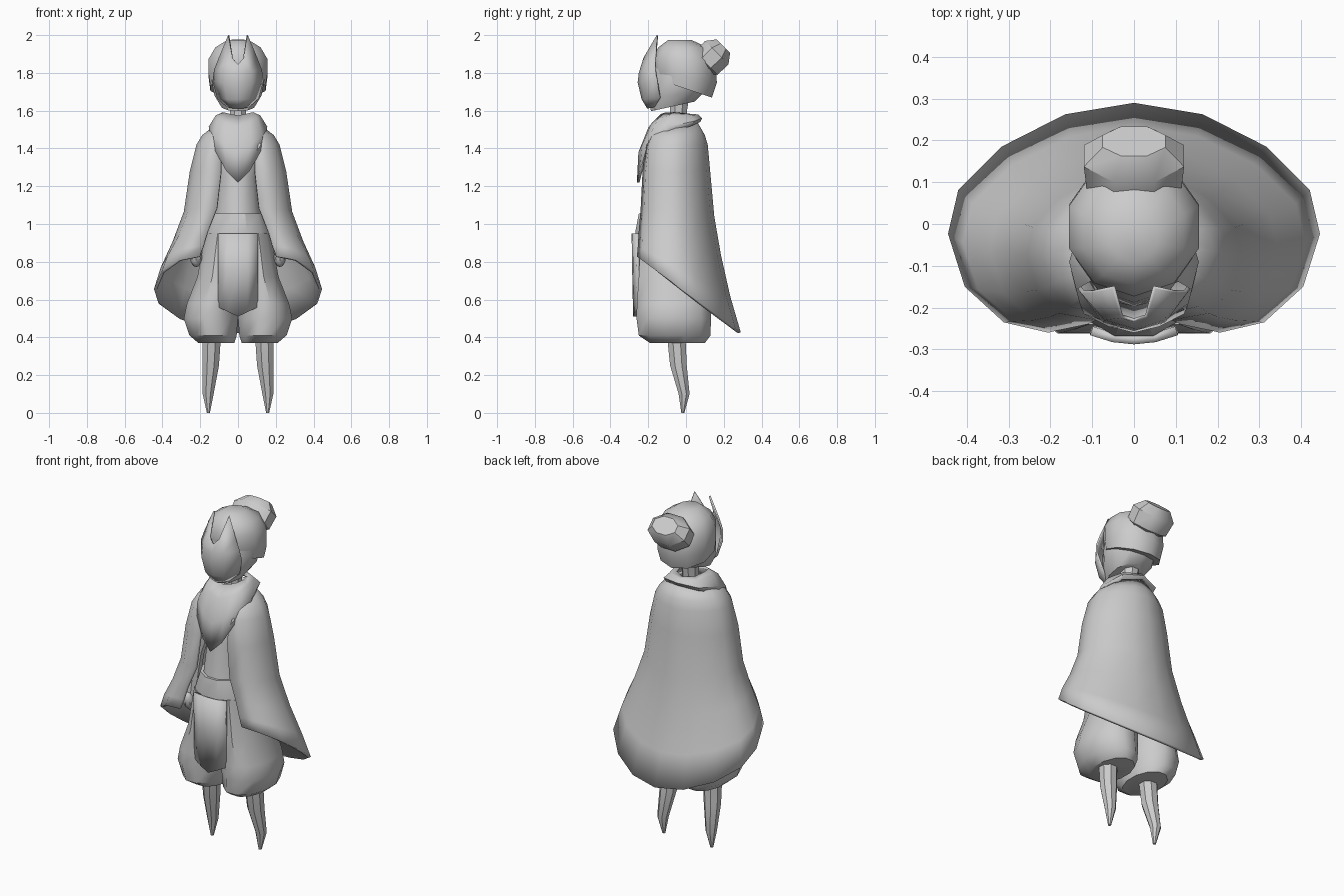
import bpy
import math
from mathutils import Vector

if "Cube" in bpy.data.objects:
    bpy.data.objects.remove(bpy.data.objects["Cube"], do_unlink=True)

GREY = (0.6, 0.6, 0.6, 1)
grey = bpy.data.materials.new("plain_grey")
grey.use_nodes = True
grey.diffuse_color = GREY
grey.node_tree.nodes["Principled BSDF"].inputs["Base Color"].default_value = GREY


def finish(ob, angle=40, thick=0):
    ob.data.materials.append(grey)
    if thick:
        mod = ob.modifiers.new("thickness", "SOLIDIFY")
        mod.thickness = thick
        mod.offset = -1
    bpy.ops.object.select_all(action="DESELECT")
    bpy.context.view_layer.objects.active = ob
    ob.select_set(True)
    bpy.ops.object.shade_smooth_by_angle(angle=math.radians(angle))
    return ob


def skin(name, rows, closed=True, cap=True, extra=(), extra_faces=(), angle=40, thick=0):
    """Bridge equal rows of points, listed bottom to top."""
    n = len(rows[0])
    verts = [p for row in rows for p in row] + list(extra)
    faces = []
    for j in range(len(rows) - 1):
        for i in range(n if closed else n - 1):
            k = (i + 1) % n
            faces.append((j * n + i, j * n + k, (j + 1) * n + k, (j + 1) * n + i))
    if cap:
        last = (len(rows) - 1) * n
        faces += [tuple(reversed(range(n))), tuple(range(last, last + n))]
    faces += list(extra_faces)
    mesh = bpy.data.meshes.new(name)
    mesh.from_pydata(verts, [], faces)
    mesh.update()
    ob = bpy.data.objects.new(name, mesh)
    bpy.context.collection.objects.link(ob)
    return finish(ob, angle, thick)


def loft(name, rows, n=10, angle=40):
    """Rows of (z, slope along y, centre x, half width, front y, back y)."""
    rings = []
    for z, slope, cx, w, yf, yb in rows:
        ring = []
        for i in range(n):
            a = 2 * math.pi * (i + 0.5) / n
            y = (yf + yb) / 2 + (yb - yf) / 2 * math.sin(a) / math.cos(math.pi / n)
            ring.append((cx + w * math.cos(a) / math.cos(math.pi / n), y, z - slope * y))
        rings.append(ring)
    return skin(name, rings, angle=angle)


def mirror_row(half, closed):
    """Complete a front-to-back half row with its mirrored other side."""
    other = [(-x, y, z) for x, y, z in reversed(half[:-1])]
    return half + (other[:-1] if closed else other)


def ball(name, loc, size, seg=8, rings=6, tilt=0):
    bpy.ops.mesh.primitive_uv_sphere_add(segments=seg, ring_count=rings, location=loc,
                                         rotation=(tilt, 0, 0))
    ob = bpy.context.object
    ob.name = name
    ob.scale = size
    return finish(ob)


def limb(name, points, n=8):
    """Tube through (x, y, z, radius) points, listed bottom to top."""
    return loft(name, [(z, 0, x, r, y - r, y + r) for x, y, z, r in points], n)


# legs, trousers, arms and hands
for s, side in ((1, "left"), (-1, "right")):
    limb(side + "_leg", [(s * .157, -.017, 0, .008), (s * .158, -.01, .1, .029),
                         (s * .145, -.04, .25, .044), (s * .137, -.055, .45, .05)])
    loft(side + "_trouser", [
        (.37, 0, s * .115, .095, -.19, .1), (.41, 0, s * .132, .125, -.25, .13),
        (.5, 0, s * .144, .143, -.262, .132), (.58, 0, s * .136, .134, -.26, .13),
        (.72, 0, s * .107, .108, -.25, .12), (.95, 0, s * .084, .088, -.24, .08)], 12)
    limb(side + "_arm", [(s * .222, -.12, .85, .03), (s * .215, -.08, 1.1, .04),
                         (s * .17, -.05, 1.3, .05), (s * .13, -.05, 1.43, .05)])
    ball(side + "_hand", (s * .222, -.14, .825), (.032, .035, .055), tilt=.3)

# torso, belt and neck
loft("torso", [(.95, 0, 0, .14, -.25, .07), (1.06, 0, 0, .12, -.235, .06),
               (1.25, 0, 0, .105, -.21, .06), (1.42, 0, 0, .13, -.19, .06),
               (1.53, 0, 0, .07, -.13, .03)], 12)
loft("belt", [(.93, 0, 0, .175, -.265, .08), (.96, 0, 0, .172, -.268, .08),
              (1.055, 0, 0, .14, -.25, .07)], 12, 30)
loft("neck", [(1.5, 0, 0, .045, -.09, .0), (1.6, 0, 0, .043, -.085, .005),
              (1.69, 0, 0, .055, -.09, .02)], 8)

# hanging apron panel with a pointed end
panel = []
for z, drop, y in ((.56, .05, -.28), (.75, 0, -.285), (.95, 0, -.288)):
    panel.append([(x * .105, y + .022 * x * x, z - drop * (1 - abs(x)))
                  for x in (-1, -.5, 0, .5, 1)])
skin("apron", panel, closed=False, cap=False, thick=.022)

# cape: one outline shape, widening down to a hem that slopes to the back
outline = [(0, 0), (.7, .045), (.91, .2), (1, .43), (.945, .62), (.71, .81), (.37, .95), (0, 1)]
cape = []
for z, slope, w, yf, yb, edge in (
        (.66, .73, .445, -.26, .29, .205), (.76, .55, .41, -.255, .235, .185),
        (.9, .3, .345, -.25, .185, .16), (1.06, .12, .287, -.24, .15, .112),
        (1.28, 0, .255, -.23, .128, .09), (1.42, 0, .22, -.212, .115, .09),
        (1.47, 0, .19, -.19, .1, .08), (1.54, 0, .1, -.13, .06, .04)):
    half = []
    for u, v in outline:
        y = yf + (yb - yf) * v
        half.append((edge if v == 0 else u * w, y, z - slope * (y + .03)))
    cape.append(mirror_row(half, False))
skin("cape", cape, closed=False, cap=False, thick=.016, angle=50)

# draped scarf with a pointed bib in front
scarf = [
    [(0, -.26, 1.22), (.062, -.245, 1.28), (.12, -.215, 1.385),
     (.15, -.1, 1.475), (.11, .03, 1.52), (0, .075, 1.54)],
    [(0, -.252, 1.38), (.07, -.232, 1.42), (.13, -.19, 1.47),
     (.155, -.09, 1.515), (.115, .045, 1.545), (0, .085, 1.56)],
    [(0, -.2, 1.51), (.06, -.185, 1.53), (.105, -.15, 1.555),
     (.118, -.08, 1.575), (.09, .025, 1.575), (0, .065, 1.58)],
    [(0, -.14, 1.575), (.04, -.135, 1.582), (.07, -.11, 1.59),
     (.08, -.06, 1.592), (.06, .005, 1.585), (0, .035, 1.58)]]
skin("scarf", [mirror_row(h, True) for h in scarf], cap=False, thick=.014, angle=50)

# head, hair and bun
loft("head", [(1.638, -.22, 0, .085, -.18, .04), (1.69, -.1, 0, .125, -.19, .09),
              (1.76, 0, 0, .14, -.18, .11), (1.85, 0, 0, .13, -.16, .1)], 10)
loft("hair", [(1.715, .33, 0, .146, -.155, .13), (1.78, .2, 0, .155, -.165, .155),
              (1.87, .08, 0, .155, -.165, .15), (1.935, 0, 0, .12, -.14, .105),
              (1.975, 0, 0, .055, -.09, .025)], 10, 45)
loft("bun", [(-.085, 0, 0, .06, -.04, .04), (-.045, 0, 0, .113, -.085, .085),
             (.035, 0, 0, .12, -.088, .088), (.085, 0, 0, .075, -.05, .05)], 8)
bun = bpy.data.objects["bun"]
bun.location = Vector((0, .138, 1.882))
bun.rotation_euler.x = math.radians(-45)

# face mask with two pointed ears
mask_rows = []
for centre, mid, rim in (
        ((-.205, 1.61), (.035, -.195, 1.613), (.06, -.165, 1.62)),
        ((-.235, 1.66), (.06, -.22, 1.66), (.11, -.14, 1.665)),
        ((-.256, 1.75), (.075, -.235, 1.75), (.135, -.155, 1.755)),
        ((-.25, 1.8), (.07, -.23, 1.81), (.127, -.165, 1.815)),
        ((-.235, 1.845), (.032, -.225, 1.88), (.102, -.165, 1.88))):
    row = [(-rim[0], *rim[1:]), (-mid[0], *mid[1:]), (0, *centre), mid, rim]
    mask_rows.append(row)
base, tips = 20, 25
skin("face_mask", mask_rows, closed=False, cap=False,
     extra=[(-.052, -.155, 2), (.052, -.155, 2)],
     extra_faces=[(base, base + 1, tips), (base + 3, base + 4, tips + 1)], thick=.01)
